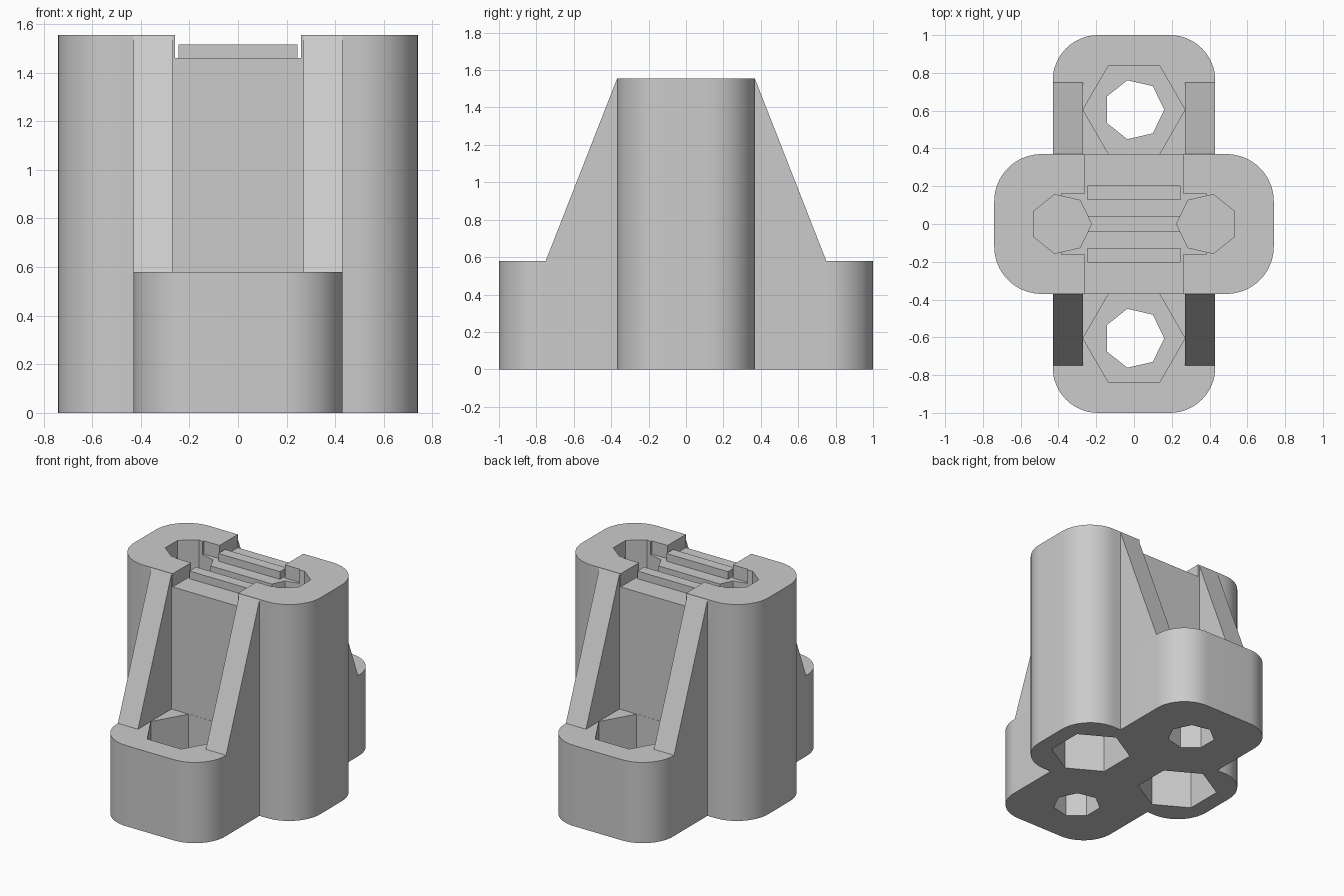
import bpy, bmesh, math

cube = bpy.data.objects.get("Cube")
if cube:
    bpy.data.objects.remove(cube, do_unlink=True)

grey = bpy.data.materials.new("plain grey")
grey.use_nodes = True
GREY = (0.6, 0.6, 0.6, 1)
grey.diffuse_color = GREY
grey.node_tree.nodes["Principled BSDF"].inputs["Base Color"].default_value = GREY

TOP, LEDGE, FLOOR = 1.555, 0.58, 1.46


def prism(name, points, low, high, axis="z"):
    """Extrude a closed outline along z, or a (y, z) outline along x."""
    bm = bmesh.new()
    place = (lambda p, h: (p[0], p[1], h)) if axis == "z" else (lambda p, h: (h, p[0], p[1]))
    rings = [[bm.verts.new(place(p, h)) for p in points] for h in (low, high)]
    bm.faces.new(rings[0])
    bm.faces.new(rings[1])
    count = len(points)
    for i in range(count):
        j = (i + 1) % count
        bm.faces.new((rings[0][i], rings[0][j], rings[1][j], rings[1][i]))
    bmesh.ops.recalc_face_normals(bm, faces=bm.faces)
    mesh = bpy.data.meshes.new(name)
    bm.to_mesh(mesh)
    bm.free()
    mesh.materials.append(grey)
    obj = bpy.data.objects.new(name, mesh)
    bpy.context.collection.objects.link(obj)
    return obj


def polygon(cx, cy, radius, sides, start=0.0):
    return [(cx + radius * math.cos(start + math.tau * i / sides),
             cy + radius * math.sin(start + math.tau * i / sides)) for i in range(sides)]


def rectangle(x, y, cy=0.0):
    return [(-x, cy - y), (x, cy - y), (x, cy + y), (-x, cy + y)]


def rounded(x, y, radius, steps=16):
    points = []
    for k, (sx, sy) in enumerate(((1, 1), (-1, 1), (-1, -1), (1, -1))):
        for i in range(steps + 1):
            a = math.pi / 2 * (k + i / steps)
            points.append((sx * (x - radius) + radius * math.cos(a),
                           sy * (y - radius) + radius * math.sin(a)))
    return points


def combine(target, other, operation):
    """Apply a boolean and discard the helper."""
    other.hide_render = True
    mod = target.modifiers.new(operation, "BOOLEAN")
    mod.operation, mod.object, mod.solver = operation, other, "EXACT"
    bpy.context.view_layer.objects.active = target
    bpy.ops.object.modifier_apply(modifier=mod.name)
    bpy.data.objects.remove(other, do_unlink=True)


# Crossed tower and base
body = prism("body", rounded(0.74, 0.37, 0.25), 0, TOP)
combine(body, prism("base", rounded(0.43, 1.0, 0.24), 0, LEDGE), "UNION")

# Saddle across the top, its widened middle and the centre groove
combine(body, prism("saddle", rectangle(0.26, 0.5), FLOOR, 1.7), "DIFFERENCE")
combine(body, prism("saddle_middle", rectangle(0.385, 0.162), FLOOR, 1.7), "DIFFERENCE")
combine(body, prism("groove", rectangle(0.3, 0.038), 1.41, 1.7), "DIFFERENCE")

for side in (-1, 1):
    # Base screw holes with nut pockets opening upward
    combine(body, prism("base_hole", polygon(0, side * 0.605, 0.16, 7), -0.1, 0.7), "DIFFERENCE")
    combine(body, prism("base_pocket", polygon(0, side * 0.605, 0.27, 6), 0.25, 0.7), "DIFFERENCE")
    # Tower screw holes with nut pockets opening downward
    start = 0 if side < 0 else math.pi
    combine(body, prism("tower_hole", polygon(side * 0.385, 0, 0.16, 7, start), 0.92, 1.7), "DIFFERENCE")
    combine(body, prism("tower_pocket", polygon(side * 0.385, 0, 0.27, 6, math.pi / 2), -0.1, 0.9), "DIFFERENCE")

bpy.ops.object.select_all(action="DESELECT")
body.select_set(True)
bpy.context.view_layer.objects.active = body
bpy.ops.object.shade_smooth_by_angle(angle=math.radians(30))

for side, where in ((-1, "front"), (1, "back")):
    # Raised grip strips on the saddle
    prism(where + "_grip_strip", rectangle(0.245, 0.038, side * 0.165), FLOOR - 0.01, 1.515)
    # Sloping ribs between tower and base
    outline = [(side * y, z) for y, z in ((0.36, LEDGE - 0.01), (0.75, LEDGE - 0.01),
                                          (0.75, LEDGE), (0.37, TOP - 0.005), (0.36, TOP - 0.005))]
    for hand, low in (("left", 0.27), ("right", -0.43)):
        prism(where + "_" + hand + "_rib", outline, low, low + 0.16, "x")
